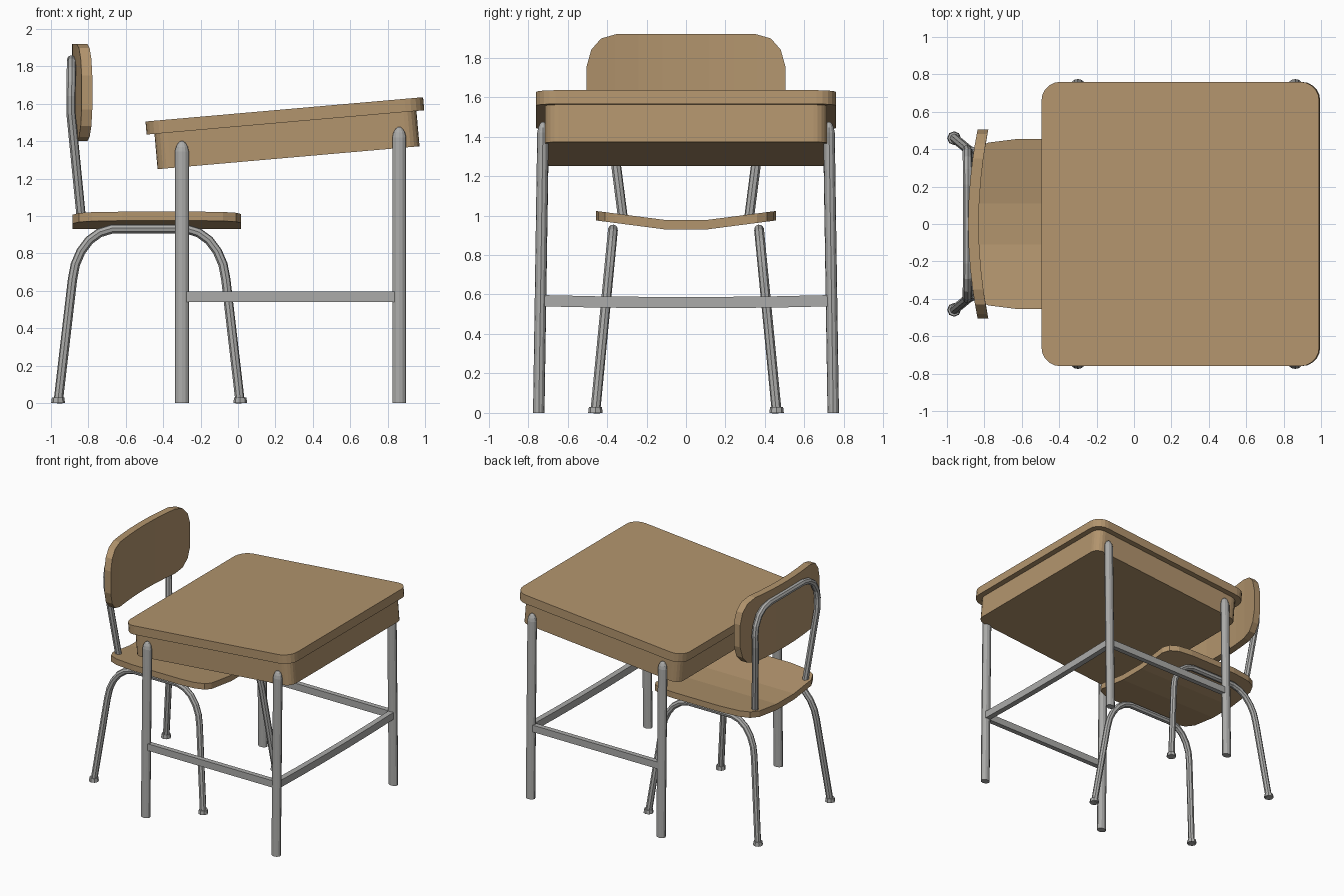
import bpy, bmesh, math
from mathutils import Vector

if "Cube" in bpy.data.objects:
    bpy.data.objects.remove(bpy.data.objects["Cube"])

def material(name, rgb):
    m = bpy.data.materials.new(name)
    m.diffuse_color = (*rgb, 1)
    m.use_nodes = True
    m.node_tree.nodes["Principled BSDF"].inputs["Base Color"].default_value = m.diffuse_color
    return m

WOOD = material("tan wood", (0.45, 0.30, 0.155))
METAL = material("grey metal", (0.41, 0.41, 0.40))

def add(name, bm, mat):
    bmesh.ops.recalc_face_normals(bm, faces=bm.faces)
    me = bpy.data.meshes.new(name)
    bm.to_mesh(me)
    bm.free()
    me.materials.append(mat)
    ob = bpy.data.objects.new(name, me)
    bpy.context.collection.objects.link(ob)
    return ob

def prism(outline, z0, z1):
    """Extrude a flat outline from z0 to z1."""
    bm = bmesh.new()
    f = bm.faces.new([bm.verts.new((x, y, z0)) for x, y in outline])
    ext = bmesh.ops.extrude_face_region(bm, geom=[f])["geom"]
    for v in ext:
        if isinstance(v, bmesh.types.BMVert):
            v.co.z = z1
    return bm

def slice_y(bm, cuts):
    """Add edge loops so that a panel can bend across y."""
    for y in cuts:
        geom = bm.verts[:] + bm.edges[:] + bm.faces[:]
        bmesh.ops.bisect_plane(bm, geom=geom, plane_co=(0, y, 0), plane_no=(0, 1, 0))

def rounded_rect(hx, hy, r, n=5):
    pts = []
    for q, (sx, sy) in enumerate([(1, 1), (-1, 1), (-1, -1), (1, -1)]):
        for i in range(n + 1):
            a = math.pi / 2 * (q + i / n)
            pts.append((sx * (hx - r) + r * math.cos(a), sy * (hy - r) + r * math.sin(a)))
    return pts

def tube(name, pts, r):
    cu = bpy.data.curves.new(name, 'CURVE')
    cu.dimensions = '3D'
    cu.bevel_depth, cu.bevel_resolution, cu.use_fill_caps = r, 2, True
    sp = cu.splines.new('POLY')
    sp.points.add(len(pts) - 1)
    for p, c in zip(sp.points, pts):
        p.co = (*c, 1)
    sp.use_smooth = False
    cu.materials.append(METAL)
    ob = bpy.data.objects.new(name, cu)
    bpy.context.collection.objects.link(ob)

def box(name, lo, hi, cuts=(), sag=0):
    bm = prism([(lo[0], lo[1]), (hi[0], lo[1]), (hi[0], hi[1]), (lo[0], hi[1])], lo[2], hi[2])
    slice_y(bm, cuts)
    for v in bm.verts:
        v.co.z -= sag * (1 - (v.co.y / hi[1]) ** 2)
    add(name, bm, METAL)

# Desk: tilted top and tray
for name, hx, hy, r, hz, loc in [
        ("desk_top", 0.745, 0.76, 0.10, 0.035, (0.2505, 0, 1.535)),
        ("desk_tray", 0.703, 0.715, 0.07, 0.095, (0.262, 0, 1.406))]:
    ob = add(name, prism(rounded_rect(hx, hy, r), -hz, hz), WOOD)
    ob.location = loc
    ob.rotation_euler.y = -math.radians(5)

# Desk legs: oval posts, leaning slightly inward, with domed ends
def desk_leg(name, x, side, h):
    bm = bmesh.new()
    n, rings = 12, []
    for z, s in [(0, 1), (h - 0.055, 1), (h - 0.03, 0.85), (h - 0.01, 0.55), (h, 0.2)]:
        yc = side * (0.746 - 0.022 * z / h)
        rings.append([bm.verts.new((x + 0.037 * s * math.cos(2 * math.pi * i / n),
                                    yc + 0.029 * s * math.sin(2 * math.pi * i / n), z))
                      for i in range(n)])
    for a, b in zip(rings, rings[1:]):
        for i in range(n):
            j = (i + 1) % n
            bm.faces.new((a[i], a[j], b[j], b[i]))
    bm.faces.new(rings[0])
    bm.faces.new(rings[-1])
    add(name, bm, METAL)

# Chair tube outline: half of a symmetric hoop in (distance from middle, z)
HOOP = [(0.487, 0.0), (0.41, 0.66), (0.395, 0.74), (0.365, 0.81),
        (0.32, 0.87), (0.265, 0.91), (0.20, 0.93)]

for side, tag in [(-1, "front"), (1, "back")]:
    desk_leg(f"{tag}_low_desk_leg", -0.30, side, 1.40)
    desk_leg(f"{tag}_high_desk_leg", 0.862, side, 1.475)
    # side stretcher
    box(f"{tag}_stretcher", (-0.29, side * 0.737 - 0.02, 0.54), (0.85, side * 0.737 + 0.02, 0.595))
    # chair legs: one bent tube per side
    path = [(-0.475 - d, z) for d, z in HOOP] + [(-0.475 + d, z) for d, z in HOOP[::-1]]
    tube(f"{tag}_chair_leg_tube",
         [(x, side * (0.46 - 0.09 * z / 0.93), z) for x, z in path], 0.025)
    # rubber-shaped feet
    for x in (-0.962, 0.012):
        bm = bmesh.new()
        bmesh.ops.create_cone(bm, cap_ends=True, segments=8, radius1=0.037, radius2=0.033, depth=0.03)
        bmesh.ops.translate(bm, verts=bm.verts, vec=Vector((x, side * 0.459, 0.015)))
        add(f"{tag}_chair_foot", bm, METAL)

# Sagging cross stretcher between the high legs
box("cross_stretcher", (0.84, -0.737, 0.54), (0.885, 0.737, 0.597),
    (-0.45, -0.15, 0.15, 0.45), 0.01)

# Chair seat: rounded panel, dished across its width
half = [(0.017, 0.0), (0.017, 0.36), (-0.01, 0.41), (-0.08, 0.443), (-0.2, 0.455),
        (-0.62, 0.455), (-0.78, 0.435), (-0.85, 0.40), (-0.885, 0.33), (-0.885, 0.0)]
bm = prism(half + [(x, -y) for x, y in half[-2:0:-1]], 0.93, 0.978)
slice_y(bm, (-0.11, 0.11))
for v in bm.verts:
    v.co.z += 0.13 * max(0, abs(v.co.y) - 0.11)
add("chair_seat", bm, WOOD)

# Chair backrest: rounded panel stood upright and curved toward the sitter
q = [(0.26, 0.0), (0.26, 0.35), (0.237, 0.43), (0.18, 0.48), (0.09, 0.505)]
right = q + [(-z, y) for z, y in q[::-1]]
bm = prism(right + [(z, -y) for z, y in right[-2:0:-1]], 0.0, 0.057)
slice_y(bm, (-0.36, -0.24, -0.12, 0.12, 0.24, 0.36))
for v in bm.verts:
    z, y, t = v.co
    v.co = (-0.887 + t + 0.2 * y * y, y, 1.66 + z)
add("chair_backrest", bm, WOOD)

# Backrest hoop
arm = [(-0.838, 0.32, 0.99), (-0.893, 0.392, 1.55), (-0.893, 0.397, 1.64), (-0.892, 0.385, 1.71),
       (-0.891, 0.345, 1.78), (-0.89, 0.285, 1.82), (-0.89, 0.21, 1.835)]
tube("backrest_hoop", arm + [(x, -y, z) for x, y, z in arm[::-1]], 0.025)
